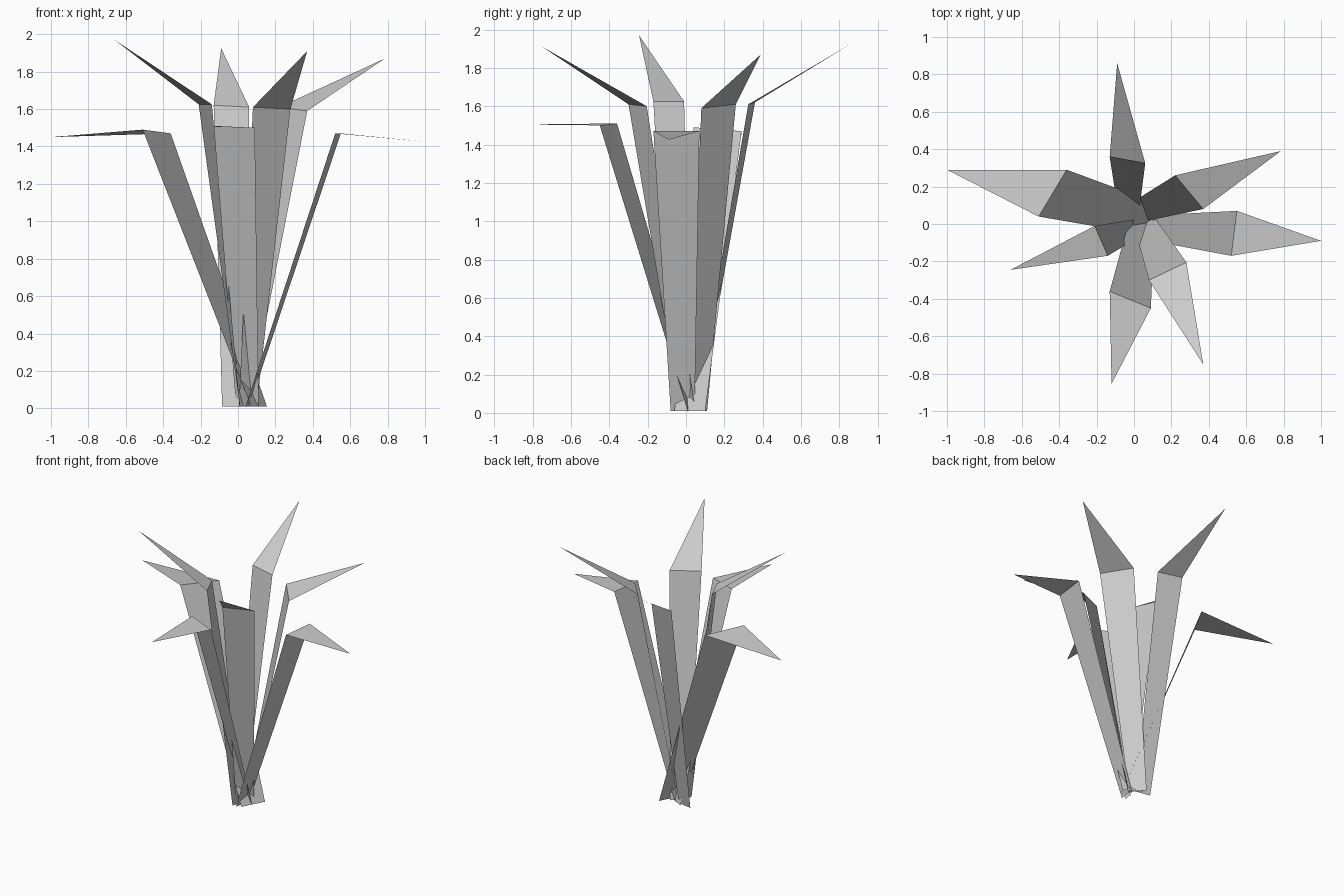
import bpy
import bmesh
from mathutils import Vector

# Remove the default cube
cube = bpy.data.objects.get("Cube")
if cube:
    bpy.data.objects.remove(cube, do_unlink=True)


def flat_material(name, color):
    material = bpy.data.materials.new(name)
    material.use_nodes = True
    material.diffuse_color = color
    material.node_tree.nodes["Principled BSDF"].inputs["Base Color"].default_value = color
    return material


leaf_grey = flat_material("leaf_grey", (0.6, 0.6, 0.6, 1))
GROUND = 0.01


def make_leaf(name, base_left, base_right, fold_left, fold_right, tip):
    """A paper-thin leaf: a tapered upright blade, folded over into a pointed tip."""
    bm = bmesh.new()
    bottom = [bm.verts.new(Vector((*point, GROUND))) for point in (base_left, base_right)]
    crease = [bm.verts.new(Vector(point)) for point in (fold_left, fold_right)]
    point = bm.verts.new(Vector(tip))
    bm.faces.new((bottom[0], bottom[1], crease[1], crease[0]))
    bm.faces.new((crease[0], crease[1], point))

    mesh = bpy.data.meshes.new(name)
    bm.to_mesh(mesh)
    bm.free()
    mesh.materials.append(leaf_grey)
    leaf = bpy.data.objects.new(name, mesh)
    bpy.context.collection.objects.link(leaf)
    return leaf


# Tall leaves with raised tips
make_leaf("back_leaf", (-0.085, 0.07), (0.025, 0.05),
          (-0.13, 0.36, 1.62), (0.06, 0.325, 1.61), (-0.09, 0.86, 1.925))
make_leaf("back_left_leaf", (-0.02, 0.11), (0.06, 0.015),
          (0.22, 0.26, 1.61), (0.37, 0.08, 1.59), (0.785, 0.39, 1.87))
make_leaf("front_left_leaf", (0.1, 0.05), (0.005, -0.03),
          (0.28, -0.205, 1.6), (0.08, -0.3, 1.61), (0.37, -0.75, 1.91))
make_leaf("front_right_leaf", (0.01, -0.08), (0.04, 0.03),
          (-0.14, -0.17, 1.625), (-0.21, -0.01, 1.625), (-0.66, -0.245, 1.97))

# Shorter leaves with level or drooping tips
make_leaf("left_leaf", (0.06, 0.045), (0.04, -0.08),
          (0.55, 0.07, 1.47), (0.52, -0.17, 1.47), (1, -0.09, 1.425))
make_leaf("front_leaf", (0.11, 0.01), (-0.01, 0.08),
          (0.09, -0.45, 1.5), (-0.13, -0.36, 1.51), (-0.12, -0.855, 1.505))
make_leaf("right_leaf", (0.07, -0.06), (0.155, 0.1),
          (-0.51, 0.04, 1.49), (-0.36, 0.29, 1.47), (-1, 0.29, 1.45))
